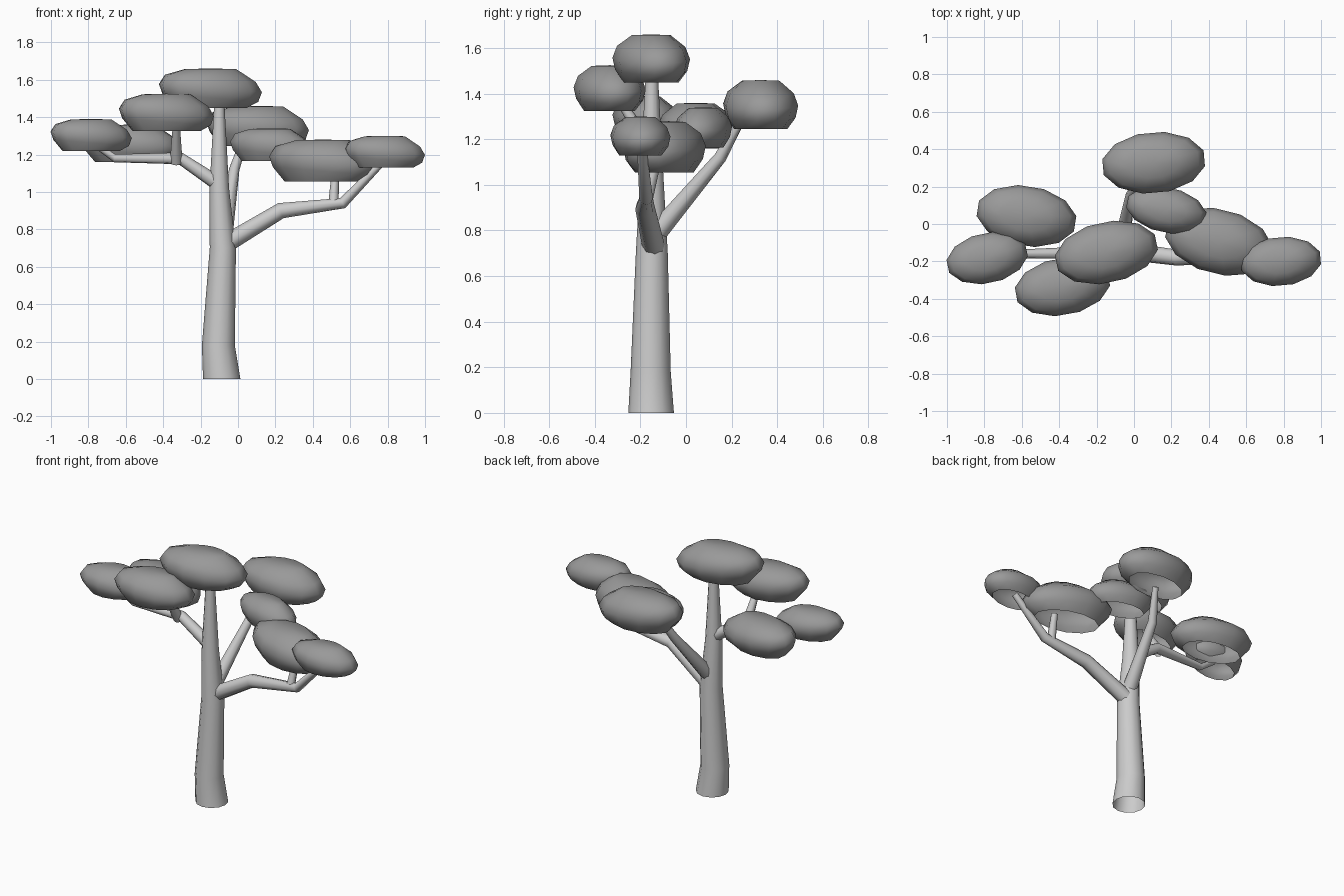
import bpy, bmesh, math
from mathutils import Vector

if "Cube" in bpy.data.objects:
    bpy.data.objects.remove(bpy.data.objects["Cube"])


def grey(name, value):
    m = bpy.data.materials.new(name)
    m.diffuse_color = (value, value, value, 1)
    m.use_nodes = True
    m.node_tree.nodes["Principled BSDF"].inputs["Base Color"].default_value = m.diffuse_color
    return m


BARK = grey("bark_grey", 0.52)
LEAF = grey("leaf_grey", 0.32)


def finish(bm, name, angle, material):
    bmesh.ops.recalc_face_normals(bm, faces=bm.faces)
    me = bpy.data.meshes.new(name)
    bm.to_mesh(me)
    bm.free()
    me.materials.append(material)
    ob = bpy.data.objects.new(name, me)
    bpy.context.collection.objects.link(ob)
    bpy.ops.object.select_all(action='DESELECT')
    ob.select_set(True)
    bpy.context.view_layer.objects.active = ob
    bpy.ops.object.shade_smooth_by_angle(angle=math.radians(angle))
    return ob


def bridge(bm, rings):
    for a, b in zip(rings, rings[1:]):
        n = len(a)
        for i in range(n):
            j = (i + 1) % n
            bm.faces.new((a[i], a[j], b[j], b[i]))


def limb(name, path, sides=8, upright=False):
    """Tapered open tube through (x, y, z, radius) points."""
    bm = bmesh.new()
    pts = [Vector(p[:3]) for p in path]
    rings = []
    for k, p in enumerate(pts):
        d = pts[min(k + 1, len(pts) - 1)] - pts[max(k - 1, 0)]
        d = Vector((0, 0, 1)) if upright else d.normalized()
        u = d.cross(Vector((0.0, 1, 0.15))).normalized()
        v = d.cross(u)
        ring = []
        for i in range(sides):
            a = math.tau * i / sides
            ring.append(bm.verts.new(p + path[k][3] * (u * math.cos(a) + v * math.sin(a))))
        rings.append(ring)
    bridge(bm, rings)
    return finish(bm, name, 60, BARK)


# Foliage pad outline: (radius factor, height factor), open underneath
PAD = [(0.71, 0.0), (0.93, 0.25), (1.0, 0.5), (0.88, 0.75), (0.5, 0.985)]


def pad(name, x0, x1, y0, y1, z0, z1, turn, sides=12):
    bm = bmesh.new()
    cx, cy = (x0 + x1) / 2, (y0 + y1) / 2
    hx, hy = (x1 - x0) / 2, (y1 - y0) / 2
    t = math.radians(turn)
    c2, s2 = math.cos(t) ** 2, math.sin(t) ** 2
    # semi-axes of the turned ellipse that fills the bounding box
    k = c2 * c2 - s2 * s2
    a = math.sqrt((hx * hx * c2 - hy * hy * s2) / k)
    b = math.sqrt((hy * hy * c2 - hx * hx * s2) / k)
    h = z1 - z0
    rings = []
    for r, f in PAD:
        tilt = 0.08 if 0.1 < f < 0.9 else 0.0
        ring = []
        for i in range(sides):
            w = math.tau * (i + 0.5) / sides
            px, py = a * r * 1.02 * math.cos(w), b * r * 1.02 * math.sin(w)
            x = px * math.cos(t) - py * math.sin(t)
            y = px * math.sin(t) + py * math.cos(t)
            ring.append(bm.verts.new((cx + x, cy + y, z0 + h * f - tilt * x)))
        rings.append(ring)
    bridge(bm, rings)
    top = bm.verts.new((cx, cy, z1))
    for i in range(sides):
        bm.faces.new((rings[-1][i], rings[-1][(i + 1) % sides], top))
    return finish(bm, name, 80, LEAF)


# Trunk
limb("trunk", [(-0.087, -0.153, 0, 0.1), (-0.105, -0.155, 0.18, 0.088),
               (-0.081, -0.15, 0.7, 0.07), (-0.1, -0.15, 1.02, 0.052),
               (-0.1, -0.15, 1.48, 0.027)], 12, True)

# Branches
limb("right_branch", [(-0.07, -0.14, 0.72, 0.05), (0.23, -0.18, 0.9, 0.043),
                      (0.56, -0.175, 0.94, 0.03), (0.78, -0.195, 1.17, 0.02)])
limb("right_twig", [(0.51, -0.175, 0.93, 0.028), (0.52, -0.13, 1.1, 0.02)])
limb("left_branch", [(-0.1, -0.15, 1.04, 0.04), (-0.31, -0.155, 1.18, 0.033),
                     (-0.66, -0.16, 1.18, 0.022), (-0.77, -0.17, 1.26, 0.018)])
limb("left_front_twig", [(-0.33, -0.155, 1.16, 0.034), (-0.33, -0.29, 1.37, 0.018)])
limb("back_branch", [(-0.07, -0.12, 0.8, 0.045), (-0.02, 0.15, 1.12, 0.028),
                     (0.04, 0.25, 1.3, 0.018)])

# Foliage pads
pads = {
    "top_foliage": (-0.42, 0.125, -0.32, 0.015, 1.45, 1.66, 12),
    "left_front_foliage": (-0.635, -0.13, -0.49, -0.18, 1.325, 1.525, 10),
    "left_end_foliage": (-1.0, -0.57, -0.32, -0.045, 1.22, 1.39, 12),
    "left_back_foliage": (-0.84, -0.31, -0.12, 0.205, 1.16, 1.36, -9),
    "back_foliage": (-0.17, 0.38, 0.165, 0.49, 1.245, 1.46, 5),
    "middle_foliage": (-0.04, 0.385, -0.05, 0.2, 1.165, 1.34, -12),
    "right_foliage": (0.17, 0.74, -0.275, 0.085, 1.055, 1.28, -14),
    "right_end_foliage": (0.57, 1.0, -0.33, -0.07, 1.13, 1.3, 5),
}
for name, args in pads.items():
    pad(name, *args)
